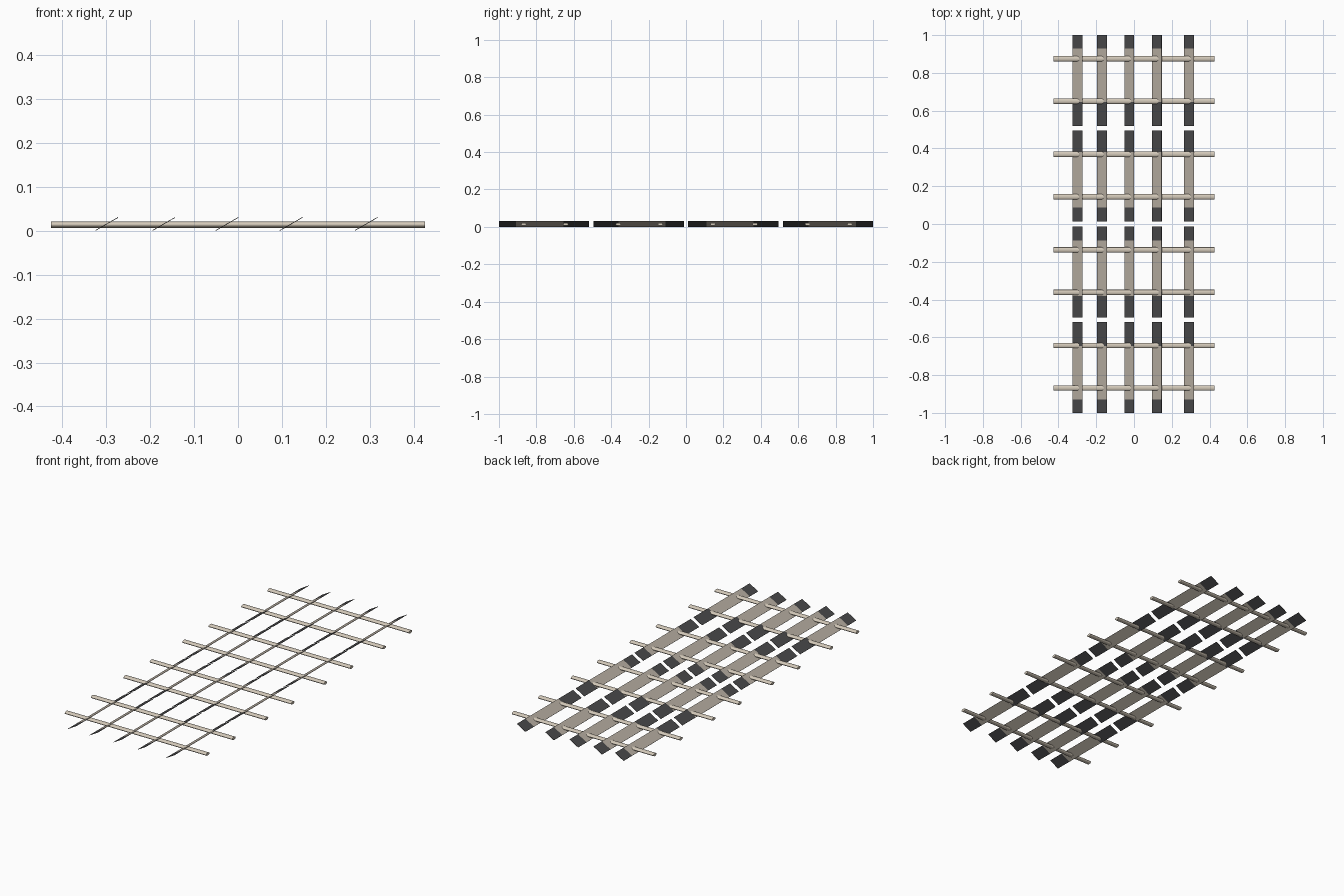
import bpy, bmesh, math
from mathutils import Matrix, Vector

if "Cube" in bpy.data.objects:
    bpy.data.objects.remove(bpy.data.objects["Cube"])

def mat(name, rgb):
    m = bpy.data.materials.new(name)
    m.diffuse_color = (*rgb, 1)
    m.use_nodes = True
    m.node_tree.nodes["Principled BSDF"].inputs["Base Color"].default_value = m.diffuse_color
    return m

TAN = mat("warm grey slat", (0.46, 0.41, 0.35))
DARK = mat("charcoal tip", (0.065, 0.065, 0.067))
ROD = mat("pale rod", (0.66, 0.59, 0.49))

def add(name, bm, mats):
    me = bpy.data.meshes.new(name)
    bm.to_mesh(me)
    bm.free()
    for m in mats:
        me.materials.append(m)
    ob = bpy.data.objects.new(name, me)
    bpy.context.collection.objects.link(ob)
    return ob

TILT = math.radians(30)
WIDTH, LENGTH, THICK = 0.0595, 0.482, 0.0015

# tilted thin slat with charcoal ends; tan zone is (low, high) in world y
def slat(name, x, y, top_zone, under_zone):
    bm = bmesh.new()
    bmesh.ops.create_cube(bm, size=1, matrix=Matrix.Diagonal((WIDTH, LENGTH, THICK, 1)))
    for cut in top_zone + under_zone:
        bmesh.ops.bisect_plane(bm, geom=bm.verts[:] + bm.edges[:] + bm.faces[:],
                               plane_co=Vector((0, cut - y, 0)), plane_no=Vector((0, 1, 0)))
    bm.normal_update()
    for f in bm.faces:
        lo, hi = top_zone if f.normal.z > 0.5 else under_zone
        f.material_index = 0 if lo < f.calc_center_median().y + y < hi else 1
    bm.transform(Matrix.Translation((x, y, 0.0156)) @ Matrix.Rotation(-TILT, 4, 'Y'))
    add(name, bm, (TAN, DARK))

XS = (-0.299, -0.169, -0.025, 0.121, 0.292)
ROWS = ((0.253, (0.088, 0.382), (0.11, 0.36)),
        (0.759, (0.645, 0.928), (0.655, 0.908)))
for i, x in enumerate(XS):
    for y, top, under in ROWS:
        slat(f"slat_back_{i}", x, y, top, under)
        slat(f"slat_front_{i}", x, -y, (-top[1], -top[0]), (-under[1], -under[0]))

# flattened cross rods, two per row
for c in (-0.759, -0.253, 0.253, 0.759):
    for off in (-0.109, 0.116):
        bm = bmesh.new()
        bmesh.ops.create_cone(bm, cap_ends=True, segments=24, radius1=1, radius2=1, depth=0.852)
        bm.transform(Matrix.Translation((0, c + off, 0.0142))
                     @ Matrix.Diagonal((1, 0.014, 0.0075, 1))
                     @ Matrix.Rotation(math.pi / 2, 4, 'Y'))
        bm.normal_update()
        for f in bm.faces:
            f.smooth = abs(f.normal.x) < 0.5
        for e in bm.edges:
            e.smooth = all(f.smooth for f in e.link_faces)
        add("cross_rod", bm, (ROD,))
